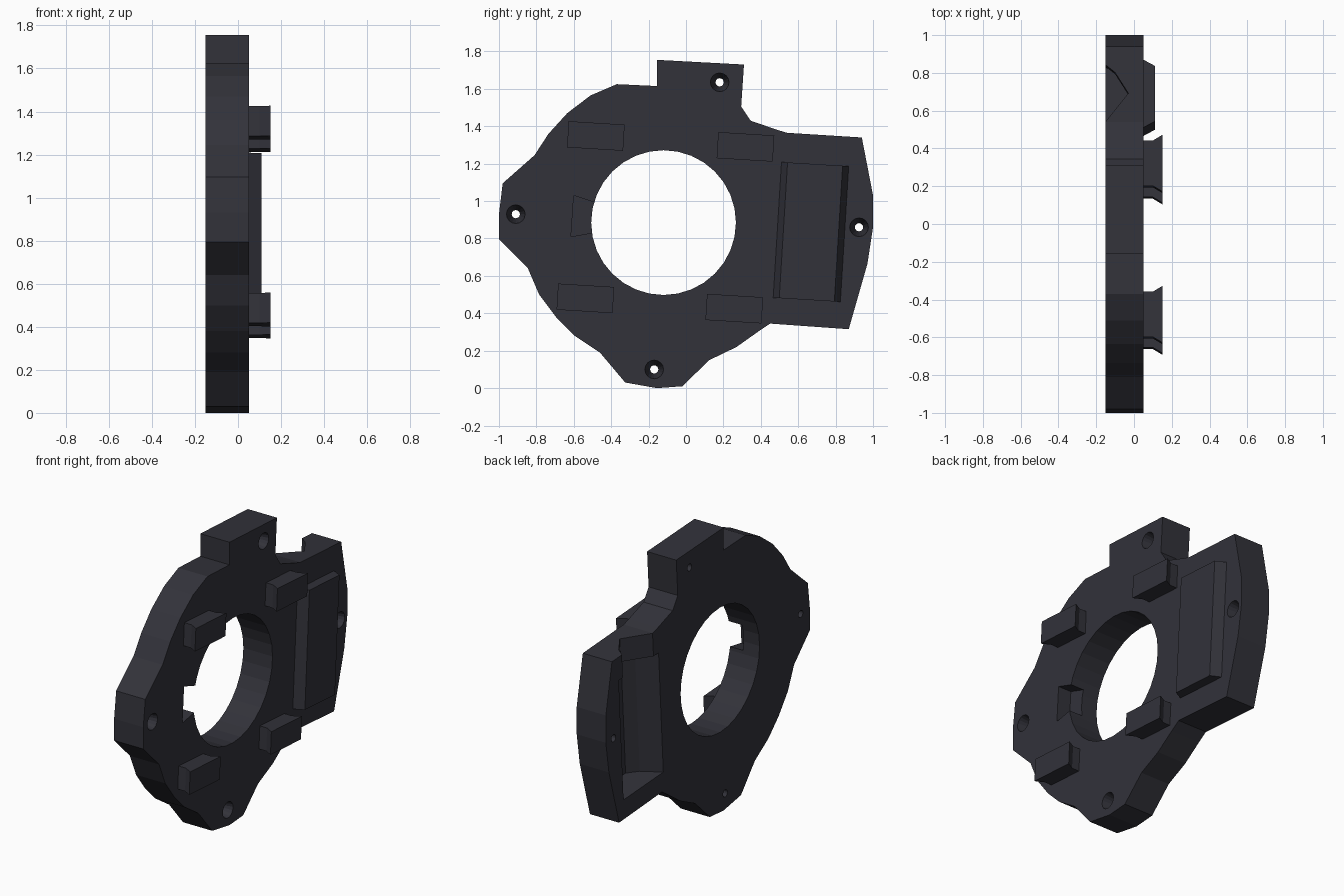
import bpy, bmesh, math
from mathutils import Vector

cube = bpy.data.objects.get("Cube")
if cube:
    bpy.data.objects.remove(cube, do_unlink=True)

mat = bpy.data.materials.new("charcoal plastic")
mat.use_nodes = True
colour = (0.032, 0.032, 0.042, 1)
mat.diffuse_color = colour
mat.node_tree.nodes["Principled BSDF"].inputs["Base Color"].default_value = colour

BACK, FACE = -0.15, 0.05
TILT = math.radians(-3.5)


def loft(name, rings):
    """Closed solid through rings of 3D points."""
    bm = bmesh.new()
    loops = [[bm.verts.new(p) for p in ring] for ring in rings]
    n = len(loops[0])
    for a, b in zip(loops, loops[1:]):
        for i in range(n):
            j = (i + 1) % n
            bm.faces.new((a[i], a[j], b[j], b[i]))
    bm.faces.new(loops[0])
    bm.faces.new(loops[-1])
    bmesh.ops.recalc_face_normals(bm, faces=bm.faces)
    mesh = bpy.data.meshes.new(name)
    bm.to_mesh(mesh)
    bm.free()
    mesh.materials.append(mat)
    ob = bpy.data.objects.new(name, mesh)
    bpy.context.collection.objects.link(ob)
    return ob


def ring(points, x):
    return [(x, y, z) for y, z in points]


def circle(y, z, r, n):
    return [(y + r * math.cos(2 * math.pi * i / n),
             z + r * math.sin(2 * math.pi * i / n)) for i in range(n)]


def tilted_rect(y, z, w, h):
    c, s = math.cos(TILT), math.sin(TILT)
    return [(y + a * w / 2 * c - b * h / 2 * s, z + a * w / 2 * s + b * h / 2 * c)
            for a, b in ((-1, -1), (1, -1), (1, 1), (-1, 1))]


def along_tilt(section, z):
    """Section of (x, y) at mid height, slid along the tilted upright axis."""
    up = Vector((0, -math.sin(TILT), math.cos(TILT)))
    return [Vector((x, y, 0.83)) + up * (z - 0.83) + Vector((0, 0, -0.06 * (y - 0.67)))
            for x, y in section]


# Body plate outline
outline = [(-.155, 1.755), (.31, 1.73), (.295, 1.505), (.345, 1.43), (.49, 1.38),
           (.54, 1.365), (.94, 1.34), (1, 1.03), (1, .86), (.97, .665), (.87, .315),
           (.45, .345), (.39, .305), (.27, .22), (.125, .15), (-.02, .01), (-.155, 0),
           (-.325, .03), (-.46, .19), (-.595, .28), (-.695, .38), (-.785, .5),
           (-.845, .64), (-1, .795), (-1, .93), (-.98, 1.095), (-.81, 1.245),
           (-.735, 1.36), (-.635, 1.47), (-.51, 1.565), (-.37, 1.625), (-.155, 1.615)]
body = loft("body_plate", [ring(outline, BACK), ring(outline, FACE)])

# Cutters: central bore, tapered screw holes, rim notch, rear pocket and its top opening
bore = circle(-.12, .885, .387, 32)
cutters = [loft("bore_cutter", [ring(bore, -.3), ring(bore, .3)])]
for y, z in ((-.91, .93), (.18, 1.635), (.925, .86), (-.17, .10)):
    cutters.append(loft("screw_hole_cutter", [
        ring(circle(y, z, .022, 16), -.2), ring(circle(y, z, .022, 16), -.1),
        ring(circle(y, z, .05, 16), FACE), ring(circle(y, z, .05, 16), .1)]))
notch = [(-.60, 1.03), (-.615, .81), (-.45, .84), (-.45, .98)]
cutters.append(loft("notch_cutter", [ring(notch, -.04), ring(notch, .1)]))
pocket = [(-.2, .46), (BACK, .46), (-.03, .52), (.025, .58), (.025, .76),
          (-.03, .81), (BACK, .85), (-.2, .85)]
cutters.append(loft("pocket_cutter", [along_tilt(pocket, .45), along_tilt(pocket, 1.21)]))
opening = [(-.2, .51), (BACK, .51), (-.03, .66), (-.1, .77), (BACK, .81), (-.2, .81)]
cutters.append(loft("opening_cutter", [along_tilt(opening, 1.1), along_tilt(opening, 1.5)]))

for cutter in cutters:
    mod = body.modifiers.new("cut", 'BOOLEAN')
    mod.operation = 'DIFFERENCE'
    mod.solver = 'EXACT'
    mod.object = cutter
bpy.context.view_layer.update()
result = bpy.data.meshes.new_from_object(
    body.evaluated_get(bpy.context.evaluated_depsgraph_get()))
body.modifiers.clear()
body.data = result
for cutter in cutters:
    bpy.data.objects.remove(cutter, do_unlink=True)

# Four clip blocks with ends that flare outwards
for name, y, z in (("upper_rear_clip", .318, 1.29), ("upper_front_clip", -.482, 1.348),
                   ("lower_rear_clip", .258, .425), ("lower_front_clip", -.538, .48)):
    root = tilted_rect(y, z, .24, .14)
    tip = tilted_rect(y, z, .30, .14)
    loft(name, [ring(root, FACE - .01), ring(root, .1), ring(tip, .15)])

# Raised panel with bevelled long sides
loft("raised_panel", [ring(tilted_rect(.668, .835, .36, .727), FACE - .01),
                      ring(tilted_rect(.668, .835, .36, .727), FACE),
                      ring(tilted_rect(.668, .835, .295, .727), .11)])
